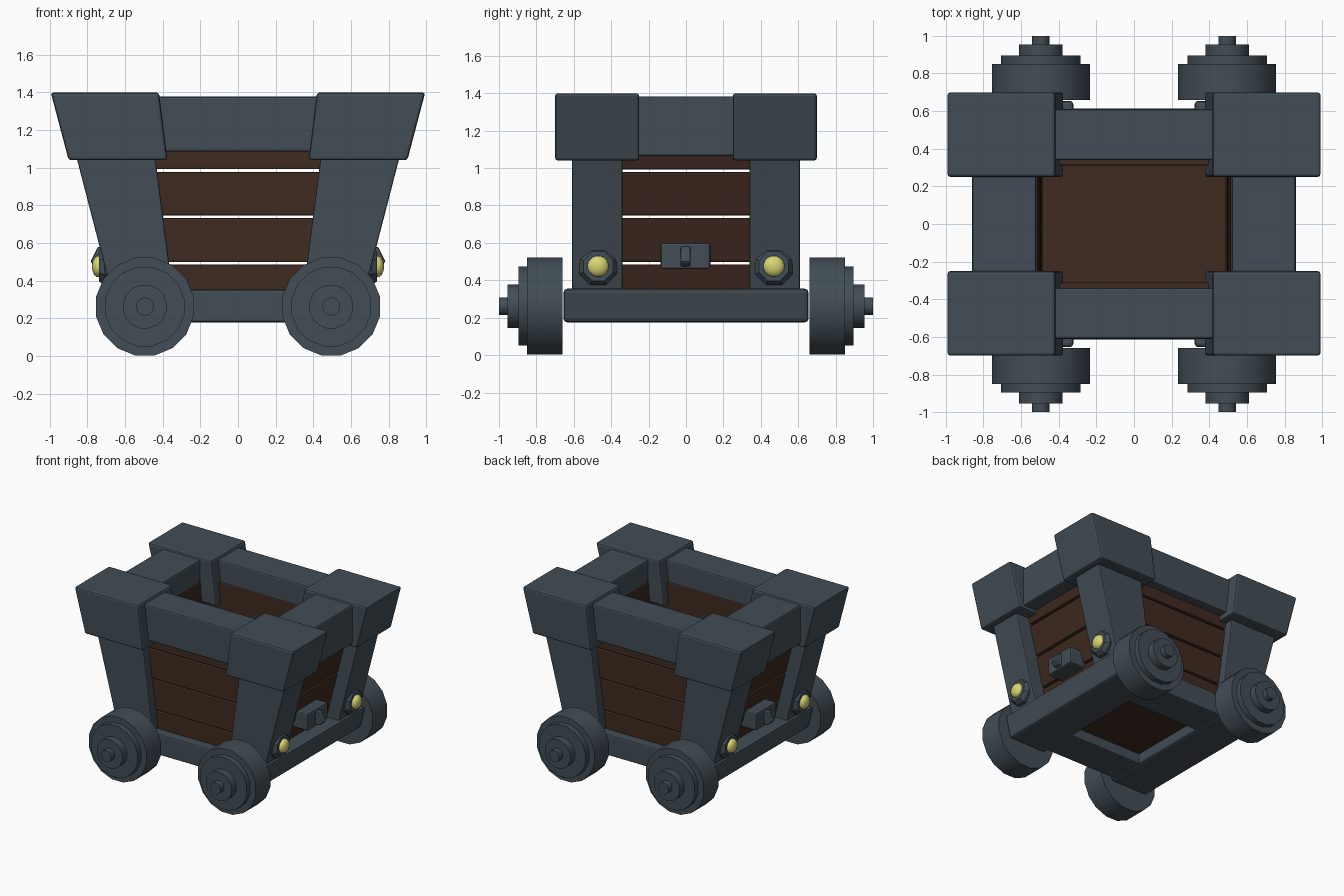
import bpy, bmesh, math
from mathutils import Matrix, Vector

cube = bpy.data.objects.get("Cube")
if cube:
    bpy.data.objects.remove(cube, do_unlink=True)


def material(name, color):
    m = bpy.data.materials.new(name)
    m.use_nodes = True
    m.diffuse_color = (*color, 1)
    bsdf = m.node_tree.nodes["Principled BSDF"]
    bsdf.inputs["Base Color"].default_value = (*color, 1)
    bsdf.inputs["Roughness"].default_value = 0.8
    return m


iron = material("slate iron", (0.055, 0.075, 0.092))
wood = material("dark wood", (0.05, 0.0235, 0.014))
brass = material("yellow brass", (0.69, 0.67, 0.17))


def add_object(name, bm, mat, bevel=0.0):
    bmesh.ops.recalc_face_normals(bm, faces=bm.faces)
    mesh = bpy.data.meshes.new(name)
    bm.to_mesh(mesh)
    bm.free()
    mesh.materials.append(mat)
    obj = bpy.data.objects.new(name, mesh)
    bpy.context.collection.objects.link(obj)
    if bevel:
        mod = obj.modifiers.new("soft edges", "BEVEL")
        mod.width = bevel
        mod.segments = 2
    return obj


def prism(name, points, y0, y1, mat, bevel=0.012, sx=1):
    """Extrude an x-z outline from y0 to y1, optionally mirrored in x."""
    bm = bmesh.new()
    face = bm.faces.new([bm.verts.new((x * sx, y0, z)) for x, z in points])
    ext = bmesh.ops.extrude_face_region(bm, geom=[face])
    new = [v for v in ext["geom"] if isinstance(v, bmesh.types.BMVert)]
    bmesh.ops.translate(bm, verts=new, vec=(0, y1 - y0, 0))
    return add_object(name, bm, mat, bevel)


def box(name, x0, x1, y0, y1, z0, z1, mat, bevel=0.012, sx=1):
    return prism(name, [(x0, z0), (x1, z0), (x1, z1), (x0, z1)], y0, y1, mat, bevel, sx)


def lathe(name, rings, sides, center, axis, mat, smooth_angle=35):
    """Stack of (radius, distance) rings along an axis, capped at both ends."""
    bm = bmesh.new()
    turn = Matrix.Translation(center) @ Vector(axis).to_track_quat("Z", "Y").to_matrix().to_4x4()
    loops = []
    for r, d in rings:
        angles = [2 * math.pi * (i + 0.5) / sides for i in range(sides)]
        loops.append([bm.verts.new(turn @ Vector((r * math.cos(a), r * math.sin(a), d)))
                      for a in angles])
    for a, b in zip(loops, loops[1:]):
        for i in range(sides):
            j = (i + 1) % sides
            bm.faces.new((a[i], a[j], b[j], b[i]))
    bm.faces.new(loops[0])
    bm.faces.new(loops[-1])
    obj = add_object(name, bm, mat)
    obj.data.shade_smooth()
    obj.data.set_sharp_from_angle(angle=math.radians(smooth_angle))
    return obj


def inner(z):
    """Inner face of the end walls, nearly upright."""
    return 0.48 + 0.035 * (z - 0.3)


def outer(z):
    """Outer face of the end walls, leaning with the legs."""
    return 0.56 + 0.25 * (z - 0.33)


plank_heights = [(0.27, 0.485), (0.498, 0.733), (0.747, 0.978), (0.992, 1.20)]
wheel_rings = [(0.265, 0), (0.265, 0.19), (0.215, 0.19), (0.215, 0.235),
               (0.118, 0.235), (0.118, 0.295), (0.048, 0.295), (0.048, 0.34)]
plate_rings = [(0.108, -0.06), (0.108, 0.01), (0.085, 0.04)]
head_rings = [(0.058, 0.03), (0.056, 0.05), (0.046, 0.064), (0.025, 0.073), (0.008, 0.076)]

for sx, side in ((1, "left"), (-1, "right")):
    # Corner parts: legs, caps, wheels and bolts
    for sy, end in ((-1, "front"), (1, "back")):
        tag = f"{end}_{side}"
        prism(f"leg_{tag}", [(0.335, 0.25), (0.65, 0.25), (0.87, 1.1), (0.445, 1.1)],
              sy * 0.34, sy * 0.61, iron, 0.008, sx)
        prism(f"corner_cap_{tag}", [(0.375, 1.04), (0.90, 1.04), (0.995, 1.40), (0.42, 1.40)],
              sy * 0.25, sy * 0.70, iron, 0.015, sx)
        lathe(f"wheel_{tag}", wheel_rings, 16, (sx * 0.495, sy * 0.66, 0.262),
              (0, sy, 0), iron)
        spot = (sx * 0.70, sy * 0.47, 0.475)
        lathe(f"bolt_plate_{tag}", plate_rings, 8, spot, (sx, 0, 0), iron)
        lathe(f"bolt_head_{tag}", head_rings, 16, spot, (sx, 0, 0), brass, 80)

    # End wall: thick planks, top rail, base beam and latch
    for i, (z0, z1) in enumerate(plank_heights):
        prism(f"end_plank_{side}_{i + 1}",
              [(inner(z0), z0), (outer(z0), z0), (outer(z1), z1), (inner(z1), z1)],
              -0.43, 0.43, wood, 0.008, sx)
    box(f"end_rail_{side}", 0.52, 0.86, -0.30, 0.30, 1.065, 1.383, iron, 0.012, sx)
    prism(f"base_end_beam_{side}", [(0.322, 0.175), (0.66, 0.175), (0.70, 0.355), (0.322, 0.355)],
          -0.655, 0.655, iron, 0.02, sx)
    box(f"latch_{side}", 0.55, 0.725, -0.135, 0.13, 0.46, 0.60, iron, 0.012, sx)
    prism(f"latch_knob_{side}",
          [(0.70, 0.475), (0.755, 0.475), (0.785, 0.50), (0.745, 0.58), (0.70, 0.58)],
          -0.03, 0.025, iron, 0.01, sx)

# Long walls: thick upright planks, top rails and base beams
for sy, end in ((-1, "front"), (1, "back")):
    for i, (z0, z1) in enumerate(plank_heights):
        half = inner(z0) + 0.02
        box(f"{end}_plank_{i + 1}", -half, half, sy * 0.312, sy * 0.54, z0, z1, wood, 0.008)
    box(f"{end}_rail", -0.50, 0.50, sy * 0.34, sy * 0.61, 1.085, 1.378, iron)
    box(f"base_{end}_beam", -0.60, 0.60, sy * 0.325, sy * 0.615, 0.178, 0.352, iron)

# Floor board
box("floor_board", -0.49, 0.49, -0.33, 0.33, 0.26, 0.40, wood, 0)
